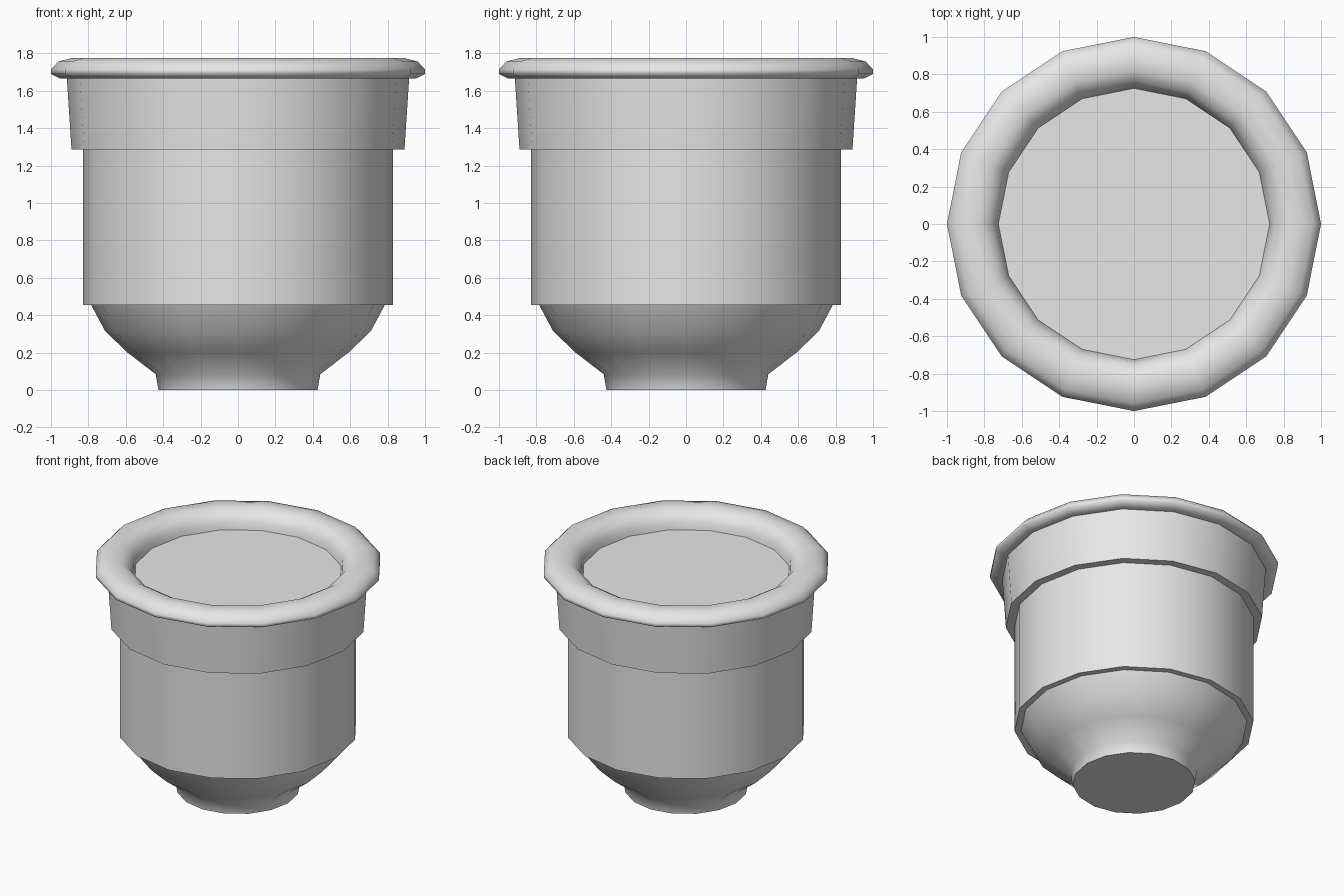
import bpy
import bmesh
from math import cos, sin, pi, radians

if "Cube" in bpy.data.objects:
    bpy.data.objects.remove(bpy.data.objects["Cube"], do_unlink=True)

SIDES = 16

grey = bpy.data.materials.new("light grey")
grey.use_nodes = True
grey.diffuse_color = (0.8, 0.8, 0.8, 1)
grey.node_tree.nodes["Principled BSDF"].inputs["Base Color"].default_value = (0.8, 0.8, 0.8, 1)


def lathe(name, profile, cap_start=False, cap_end=False):
    """Revolve (radius, height) points, listed bottom to top, around z."""
    bm = bmesh.new()
    rings = [[bm.verts.new((r * cos(2 * pi * i / SIDES), r * sin(2 * pi * i / SIDES), z))
              for i in range(SIDES)] for r, z in profile]
    for low, high in zip(rings, rings[1:]):
        for i in range(SIDES):
            j = (i + 1) % SIDES
            bm.faces.new((low[i], low[j], high[j], high[i]))
    if cap_start:
        bm.faces.new(rings[0][::-1])
    if cap_end:
        bm.faces.new(rings[-1])
    mesh = bpy.data.meshes.new(name)
    bm.to_mesh(mesh)
    bm.free()
    mesh.materials.append(grey)
    obj = bpy.data.objects.new(name, mesh)
    bpy.context.collection.objects.link(obj)
    bpy.ops.object.select_all(action="DESELECT")
    obj.select_set(True)
    bpy.context.view_layer.objects.active = obj
    bpy.ops.object.shade_smooth_by_angle(angle=radians(65))
    return obj


# Narrow foot flaring into the rounded bowl
lathe("foot_and_bowl", [(0.425, 0), (0.44, 0.085), (0.59, 0.2), (0.71, 0.315), (0.785, 0.455)],
      cap_start=True)

# Straight body, with its underside ledge
lathe("body_ledge", [(0.785, 0.455), (0.83, 0.455)])
lathe("body", [(0.83, 0.455), (0.83, 1.285)])

# Tapered collar, with its underside ledge
lathe("collar_ledge", [(0.83, 1.285), (0.89, 1.285)])
lathe("collar", [(0.89, 1.285), (0.915, 1.665)])

# Rolled rim, curling over to the recessed top
lathe("rim", [(0.915, 1.665), (0.95, 1.665), (1.0, 1.69), (1.0, 1.715), (0.96, 1.757),
              (0.89, 1.775), (0.82, 1.772), (0.765, 1.74), (0.735, 1.69), (0.725, 1.64)])

# Flat recessed top
lathe("top_disc", [(0.725, 1.64)], cap_end=True)
